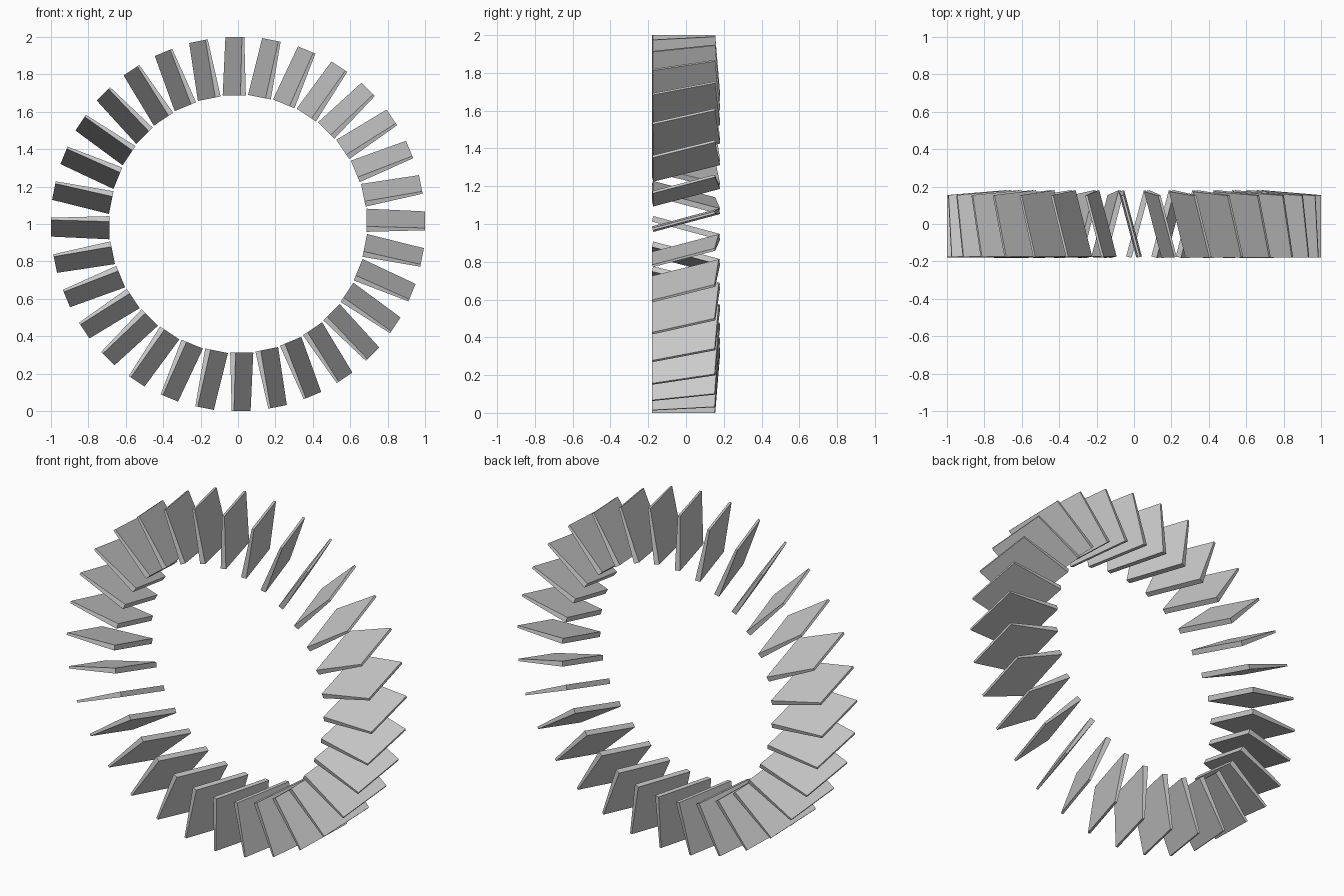
import bpy, bmesh, math
from mathutils import Matrix, Vector

if "Cube" in bpy.data.objects:
    bpy.data.objects.remove(bpy.data.objects["Cube"])

COUNT = 32
TILT = math.radians(15)
SHIFT = 0.02           # sideways offset of each blade from the ring's radius line
# (radius, front y, back y, thickness) at the inner and outer ends
ENDS = [(0.687, -0.177, 0.177, 0.030), (1.0, -0.177, 0.153, 0.013)]


def blade_mesh():
    """Tapered, tilted wedge pointing along +x from the ring axis."""
    bm = bmesh.new()
    loops = []
    for r, y0, y1, t in ENDS:
        loop = []
        for y, side in ((y0, -1), (y1, -1), (y1, 1), (y0, 1)):
            n = side * t / 2
            loop.append(bm.verts.new((r, y - n * math.sin(TILT),
                                      SHIFT + y * math.tan(TILT) + n * math.cos(TILT))))
        loops.append(loop)
    a, b = loops
    bm.faces.new(a)
    bm.faces.new(b)
    for i in range(4):
        j = (i + 1) % 4
        bm.faces.new((a[i], a[j], b[j], b[i]))
    bmesh.ops.recalc_face_normals(bm, faces=bm.faces)
    me = bpy.data.meshes.new("blade")
    bm.to_mesh(me)
    bm.free()
    return me


# ring of separate blades around the y axis
mesh = blade_mesh()
for k in range(COUNT):
    blade = bpy.data.objects.new(f"blade_{k + 1:02d}", mesh)
    blade.matrix_world = (Matrix.Translation(Vector((0, 0, 1)))
                          @ Matrix.Rotation(2 * math.pi * k / COUNT, 4, 'Y'))
    bpy.context.collection.objects.link(blade)
